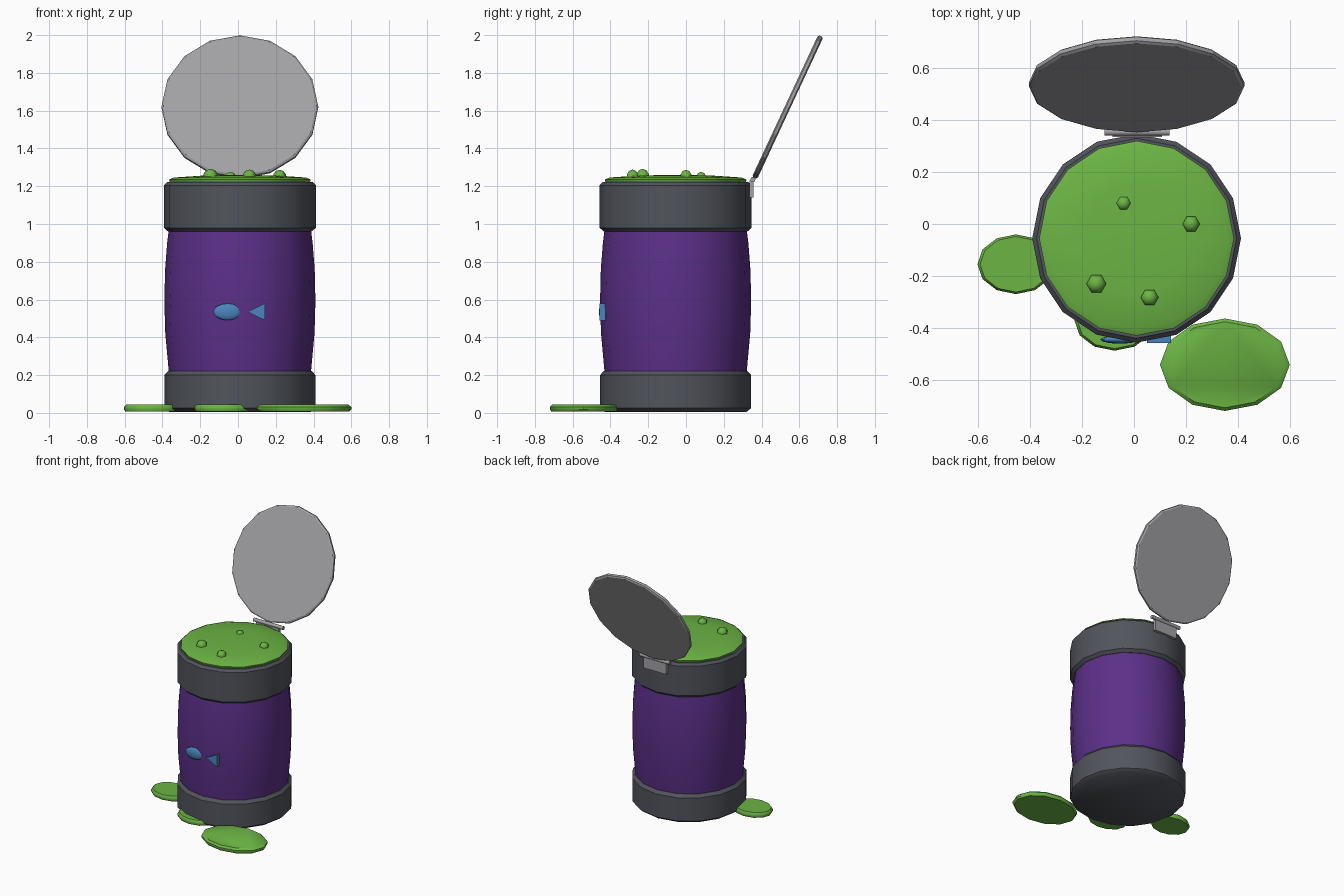
import bpy, bmesh, math
from mathutils import Matrix, Vector

if "Cube" in bpy.data.objects:
    bpy.data.objects.remove(bpy.data.objects["Cube"])

CX, CY = 0.01, -0.055  # barrel axis


def mat(name, rgb):
    m = bpy.data.materials.new(name)
    m.diffuse_color = (*rgb, 1)
    m.use_nodes = True
    m.node_tree.nodes["Principled BSDF"].inputs["Base Color"].default_value = m.diffuse_color
    return m


DARK = mat("dark_grey", (0.082, 0.089, 0.105))
PURPLE = mat("purple", (0.107, 0.029, 0.25))
GREEN = mat("slime_green", (0.15, 0.46, 0.058))
BLUE = mat("blue", (0.07, 0.235, 0.52))
METAL = mat("light_grey", (0.36, 0.36, 0.38))


def finish(bm, name, material, angle=40):
    bmesh.ops.recalc_face_normals(bm, faces=bm.faces[:])
    me = bpy.data.meshes.new(name)
    bm.to_mesh(me)
    bm.free()
    ob = bpy.data.objects.new(name, me)
    bpy.context.collection.objects.link(ob)
    me.materials.append(material)
    bpy.ops.object.select_all(action='DESELECT')
    bpy.context.view_layer.objects.active = ob
    ob.select_set(True)
    if angle:
        bpy.ops.object.shade_smooth_by_angle(angle=math.radians(angle))
    return ob


def lathe(name, profile, material, sides=16, matrix=Matrix.Translation((CX, CY, 0)), angle=40):
    """Solid of revolution from (radius, z) points, capped at both ends."""
    bm = bmesh.new()
    rings = []
    for r, z in profile:
        rings.append([bm.verts.new(matrix @ Vector((r * math.cos(2 * math.pi * i / sides),
                                                    r * math.sin(2 * math.pi * i / sides), z)))
                      for i in range(sides)])
    for a, b in zip(rings, rings[1:]):
        for i in range(sides):
            j = (i + 1) % sides
            bm.faces.new((a[i], a[j], b[j], b[i]))
    bm.faces.new(rings[0])
    bm.faces.new(rings[-1])
    return finish(bm, name, material, angle)


def box(name, loc, size, material, tilt=0):
    bm = bmesh.new()
    bmesh.ops.create_cube(bm, size=1, matrix=Matrix.Translation(loc)
                          @ Matrix.Rotation(tilt, 4, 'X') @ Matrix.Diagonal((*size, 1)))
    return finish(bm, name, material, 0)


# barrel body and bands
lathe("barrel_body", [(0.375, 0.2), (0.382, 0.28), (0.395, 0.42), (0.40, 0.59),
                      (0.396, 0.76), (0.385, 0.9), (0.375, 0.98)], PURPLE)
lathe("bottom_band", [(0.375, 0.005), (0.40, 0.025), (0.40, 0.20), (0.38, 0.222)], DARK)
lathe("top_band", [(0.38, 0.96), (0.402, 0.98), (0.402, 1.205), (0.385, 1.222)], DARK)

# slime filling the barrel and its bubbles
lathe("slime_top", [(0.365, 1.2), (0.375, 1.235), (0.35, 1.246), (0.2, 1.256), (0.04, 1.26)], GREEN)
for i, (x, y, z, r) in enumerate([(-0.04, 0.08, 1.245, 0.031), (0.22, 0.0, 1.252, 0.035),
                                  (-0.145, -0.23, 1.252, 0.04), (0.06, -0.283, 1.252, 0.036)]):
    bm = bmesh.new()
    bmesh.ops.create_uvsphere(bm, u_segments=6, v_segments=5, radius=r,
                              matrix=Matrix.Translation((x, y, z)) @ Matrix.Rotation(math.pi / 6, 4, 'Z'))
    finish(bm, f"slime_bubble_{i + 1}", GREEN, 60)

# spilled puddles
for i, (x, y, rx, ry) in enumerate([(0.35, -0.542, 0.25, 0.178), (-0.455, -0.155, 0.148, 0.115),
                                    (-0.075, -0.37, 0.155, 0.118)]):
    lathe(f"slime_puddle_{i + 1}", [(0.96, 0.007), (1, 0.018), (1, 0.032), (0.93, 0.045)], GREEN, 12,
          Matrix.Translation((x, y, 0)) @ Matrix.Diagonal((rx, ry, 1, 1)))

# open lid
lathe("lid", [(0.405, -0.015), (0.415, -0.008), (0.415, 0.008), (0.405, 0.015)], METAL, 16,
      Matrix.Translation((0.01, 0.538, 1.619)) @ Matrix.Rotation(math.radians(65), 4, 'X'), 20)

# hinge: plate on the band and pin
box("hinge_plate", (0.012, 0.347, 1.185), (0.19, 0.022, 0.09), METAL)
lathe("hinge_pin", [(0.014, -0.125), (0.014, 0.125)], METAL, 8,
      Matrix.Translation((0.012, 0.354, 1.235)) @ Matrix.Rotation(math.pi / 2, 4, 'Y'), 50)

# fish emblem: flattened body and tail
bm = bmesh.new()
bmesh.ops.create_uvsphere(bm, u_segments=12, v_segments=8, radius=1,
                          matrix=Matrix.Translation((-0.055, -0.445, 0.535))
                          @ Matrix.Diagonal((0.075, 0.016, 0.044, 1)))
finish(bm, "fish_body", BLUE, 60)
bm = bmesh.new()
tail = [[bm.verts.new((x, y, z)) for x, z in ((0.05, 0.535), (0.143, 0.58), (0.143, 0.49))]
        for y in (-0.458, -0.425)]
bm.faces.new(tail[0])
bm.faces.new(tail[1])
for i in range(3):
    j = (i + 1) % 3
    bm.faces.new((tail[0][i], tail[0][j], tail[1][j], tail[1][i]))
finish(bm, "fish_tail", BLUE, 0)
